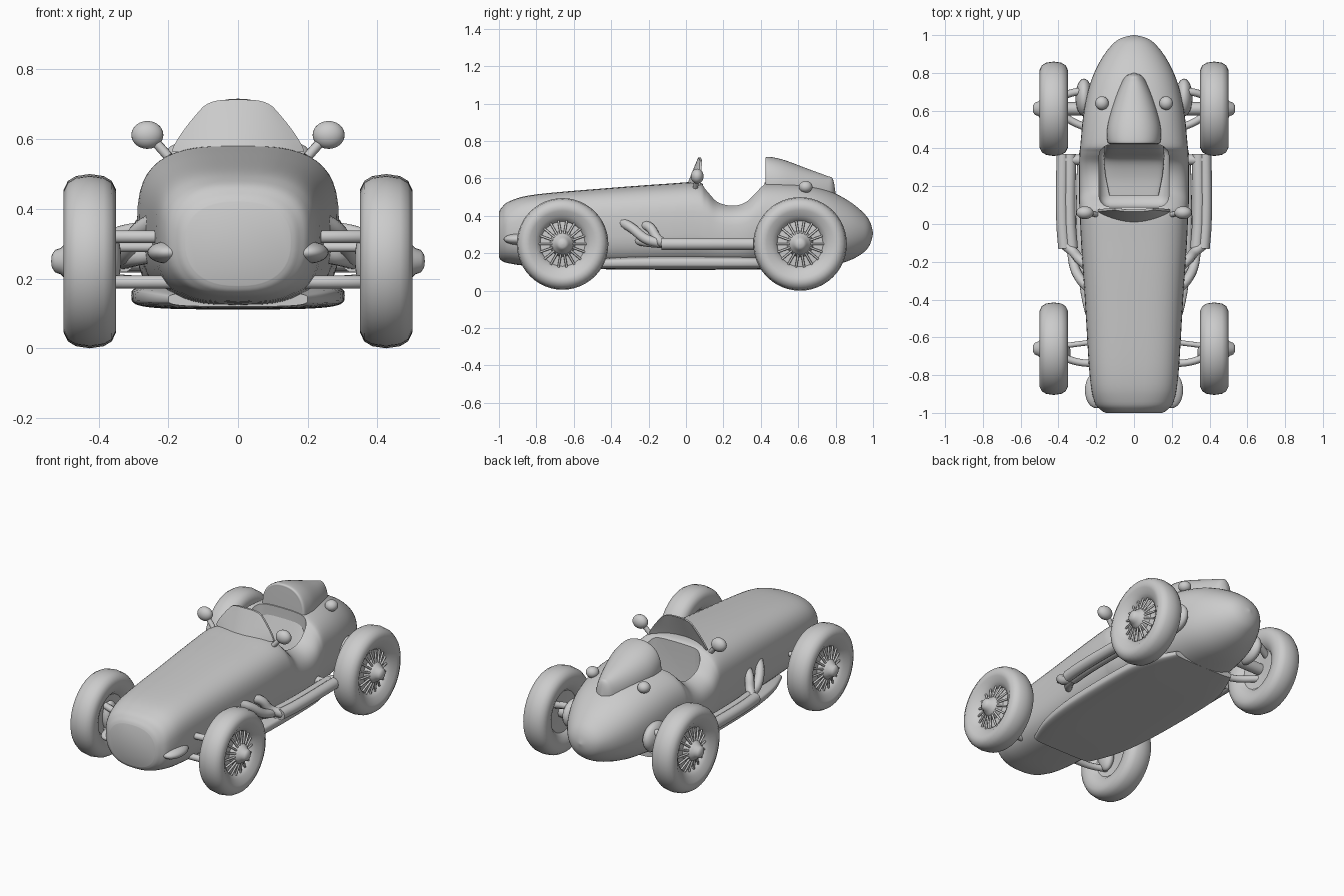
import bpy, bmesh, math
from mathutils import Vector

old = bpy.data.objects.get("Cube")
if old:
    bpy.data.objects.remove(old, do_unlink=True)

grey = bpy.data.materials.new("light_grey")
grey.use_nodes = True
grey.diffuse_color = (0.6, 0.6, 0.6, 1)
grey.node_tree.nodes["Principled BSDF"].inputs["Base Color"].default_value = (0.6, 0.6, 0.6, 1)
parts = []


def add(name, bm):
    bmesh.ops.recalc_face_normals(bm, faces=bm.faces[:])
    me = bpy.data.meshes.new(name)
    bm.to_mesh(me)
    bm.free()
    me.materials.append(grey)
    ob = bpy.data.objects.new(name, me)
    bpy.context.collection.objects.link(ob)
    parts.append(ob)
    return ob


def skin(name, rings):
    """Bridge closed rings of points and cap both ends."""
    bm = bmesh.new()
    rows = [[bm.verts.new(p) for p in r] for r in rings]
    n = len(rows[0])
    for a, b in zip(rows, rows[1:]):
        for i in range(n):
            j = (i + 1) % n
            bm.faces.new((a[i], a[j], b[j], b[i]))
    bm.faces.new(rows[0])
    bm.faces.new(rows[-1])
    return add(name, bm)


def smooth_keys(keys, steps=5):
    """Catmull-Rom interpolation through key tuples."""
    out = []
    for i in range(len(keys) - 1):
        k = [Vector(keys[max(0, min(len(keys) - 1, i + d))]) for d in (-1, 0, 1, 2)]
        for s in range(steps):
            t = s / steps
            out.append(0.5 * (2 * k[1] + (k[2] - k[0]) * t
                       + (2 * k[0] - 5 * k[1] + 4 * k[2] - k[3]) * t * t
                       + (3 * k[1] - k[0] - 3 * k[2] + k[3]) * t ** 3))
    out.append(Vector(keys[-1]))
    return out


def section(y, half, low, high, power, count=48):
    """Superellipse cross-section, widest a little above its middle."""
    mid = low + (high - low) * 0.53
    ring = []
    for i in range(count):
        a = math.tau * i / count
        c, s = math.cos(a), math.sin(a)
        x = half * math.copysign(abs(c) ** (2 / power), c)
        z = mid + (high - mid if s > 0 else mid - low) * math.copysign(abs(s) ** (2 / power), s)
        ring.append((x, y, z))
    return ring


def loft(name, keys):
    return skin(name, [section(k[0], *[max(v, 0.002) for v in k[1:4]], k[4])
                       for k in map(lambda v: tuple(v), smooth_keys5(keys))])


def smooth_keys5(keys):
    # Vectors of five entries: y, half width, bottom, top, power
    return smooth_keys(keys)


def lathe(name, profile, centre, side, count=48):
    rings = [[(side * x, centre[0] + max(r, 0.001) * math.cos(math.tau * i / count),
               centre[1] + max(r, 0.001) * math.sin(math.tau * i / count))
              for i in range(count)] for r, x in profile]
    return skin(name, rings)


def tube(name, points, radius, side):
    cu = bpy.data.curves.new(name, "CURVE")
    cu.dimensions = "3D"
    cu.bevel_depth, cu.bevel_resolution, cu.use_fill_caps = radius, 3, True
    sp = cu.splines.new("BEZIER")
    sp.bezier_points.add(len(points) - 1)
    for bp, p in zip(sp.bezier_points, points):
        bp.co = (side * p[0], p[1], p[2])
        bp.handle_left_type = bp.handle_right_type = "AUTO"
    tmp = bpy.data.objects.new(name, cu)
    bpy.context.collection.objects.link(tmp)
    bpy.context.view_layer.update()
    me = bpy.data.meshes.new_from_object(tmp.evaluated_get(bpy.context.evaluated_depsgraph_get()))
    bpy.data.objects.remove(tmp)
    bm = bmesh.new()
    bm.from_mesh(me)
    add(name, bm)


def ball(name, loc, size):
    bm = bmesh.new()
    bmesh.ops.create_uvsphere(bm, u_segments=24, v_segments=14, radius=1)
    for v in bm.verts:
        v.co = Vector(loc) + v.co * Vector(size)
    return add(name, bm)


# Body shell
body = loft("body", [
    (-1.0, .15, .18, .42, 2.4), (-.985, .175, .16, .445, 2.5), (-.94, .21, .145, .48, 2.7),
    (-.8, .235, .13, .515, 3), (-.4, .26, .12, .55, 3), (-.1, .28, .12, .572, 3),
    (.06, .287, .12, .58, 3), (.11, .29, .12, .55, 3), (.17, .29, .12, .49, 3),
    (.25, .29, .12, .47, 3), (.32, .29, .12, .49, 3), (.38, .287, .12, .55, 2.9),
    (.43, .283, .12, .58, 2.8), (.6, .265, .12, .575, 2.5), (.75, .23, .13, .54, 2.3),
    (.87, .175, .16, .48, 2.1), (.95, .115, .205, .415, 2), (.985, .065, .25, .365, 2),
    (1.0, .003, .305, .31, 2)])

# Cockpit opening
bm = bmesh.new()
bmesh.ops.create_cube(bm, size=1)
for v in bm.verts:
    v.co = Vector((0, .255, .53)) + v.co * Vector((.37, .33, .56))
bmesh.ops.bevel(bm, geom=bm.edges[:], offset=.06, segments=5, affect="EDGES", profile=.5)
cutter = add("cockpit_cutter", bm)
cutter.hide_render = True
mod = body.modifiers.new("cockpit", "BOOLEAN")
mod.object, mod.operation, mod.solver = cutter, "DIFFERENCE", "EXACT"
bpy.context.view_layer.objects.active = body
body.select_set(True)
bpy.ops.object.modifier_apply(modifier="cockpit")
parts.remove(cutter)
bpy.data.objects.remove(cutter)

# Flat undertray
loft("undertray", [(-.62, .2, .12, .16, 4), (-.45, .265, .115, .175, 4), (-.2, .3, .112, .185, 4),
                   (.2, .305, .112, .185, 4), (.4, .285, .114, .18, 4), (.6, .2, .12, .16, 4)])

# Headrest fairing
loft("headrest", [(.425, .12, .42, .7, 2.3), (.435, .14, .4, .716, 2.3), (.52, .14, .4, .7, 2.2),
                  (.65, .105, .4, .652, 2.2), (.75, .065, .4, .615, 2.2), (.785, .04, .42, .597, 2),
                  (.8, .004, .48, .52, 2)])

# Seat with sloping back
loft("seat", [(.15, .13, .25, .28, 4), (.25, .15, .25, .29, 4), (.34, .16, .25, .33, 4),
              (.38, .16, .25, .42, 4), (.425, .155, .25, .53, 4)])

# Wrapped windscreen
rows = []
for h in range(9):
    t = h / 8
    half = .19 - .09 * t ** 1.3
    row = []
    for i in range(17):
        u = i / 8 - 1
        row.append((half * u, .005 + .06 * t + .06 * u * u * (1 - .85 * t),
                    .565 + .148 * t - .02 * u ** 4 * t))
    rows.append(row + [(x, y + .012, z) for x, y, z in reversed(row)])
skin("windscreen", rows)

wheel_profile = [(0, .4), (.06, .39), (.12, .385), (.14, .365), (.17, .353), (.205, .35), (.23, .362),
                 (.244, .385), (.25, .425), (.244, .465), (.23, .488), (.205, .5), (.18, .496),
                 (.15, .478), (.128, .464), (.122, .448), (.07, .452), (.062, .475), (.05, .497),
                 (.038, .508), (.032, .525), (.018, .534), (0, .536)]

for side, word in ((1, "left"), (-1, "right")):
    # Wheels with spokes
    for where, y, size in (("front", -.66, .98), ("rear", .61, 1)):
        lathe(f"{where}_{word}_wheel", [(r * size, x) for r, x in wheel_profile], (y, .25), side)
        for i in range(18):
            a = math.tau * i / 18
            c, s = math.cos(a), math.sin(a)
            tube(f"{where}_{word}_spoke", [(.48, y + .055 * c, .25 + .055 * s),
                                           (.463, y + .126 * c, .25 + .126 * s)], .006, side)
    # Front suspension arms
    for z in (.32, .19):
        tube(f"front_{word}_arm", [(.18, -.74, z), (.3, -.73, z), (.41, -.69, z)], .019, side)
    tube(f"front_{word}_steering_rod", [(.18, -.62, .29), (.41, -.65, .29)], .014, side)
    ball(f"front_{word}_hub", (side * .37, -.68, .255), (.035, .055, .09))
    # Rear axle and links
    tube(f"rear_{word}_axle", [(.15, .61, .25), (.41, .61, .25)], .035, side)
    tube(f"rear_{word}_link", [(.2, .7, .34), (.3, .7, .34), (.4, .67, .31)], .02, side)
    tube(f"rear_{word}_lower_link", [(.2, .5, .19), (.3, .53, .19), (.4, .59, .2)], .02, side)
    ball(f"rear_{word}_damper", (side * .265, .67, .3), (.045, .1, .085))
    # Exhaust collector, headers and bracket
    for k, x in enumerate((.34, .378)):
        tube(f"{word}_exhaust_pipe", [(x - .01, -.13, .25), (x, 0, .25), (x, .37, .25)], .033, side)
        tube(f"{word}_exhaust_header", [(.24, -.34 + .11 * k, .365 - .01 * k),
                                        (.285, -.29 + .1 * k, .335), (.32, -.21 + .06 * k, .275),
                                        (x - .01, -.11, .25)], .026, side)
    tube(f"{word}_exhaust_front_header", [(.24, -.26, .27), (.29, -.22, .26), (.33, -.12, .25)], .024, side)
    tube(f"{word}_exhaust_bracket", [(.25, .34, .25), (.38, .34, .25)], .028, side)
    # Mirrors
    tube(f"{word}_mirror_stalk", [(.2, .05, .55), (.222, .055, .575), (.25, .06, .605)], .014, side)
    ball(f"{word}_mirror", (side * .26, .06, .612), (.046, .034, .04))
    # Filler caps and nose bulges
    ball(f"{word}_filler_cap", (side * .17, .64, .555), (.036, .036, .032))
    ball(f"{word}_nose_bulge", (side * .2, -.88, .275), (.06, .095, .032))

# Smooth shading with sharp creases kept
bpy.ops.object.select_all(action="DESELECT")
for ob in parts:
    ob.select_set(True)
bpy.context.view_layer.objects.active = body
bpy.ops.object.shade_smooth_by_angle(angle=math.radians(40))
